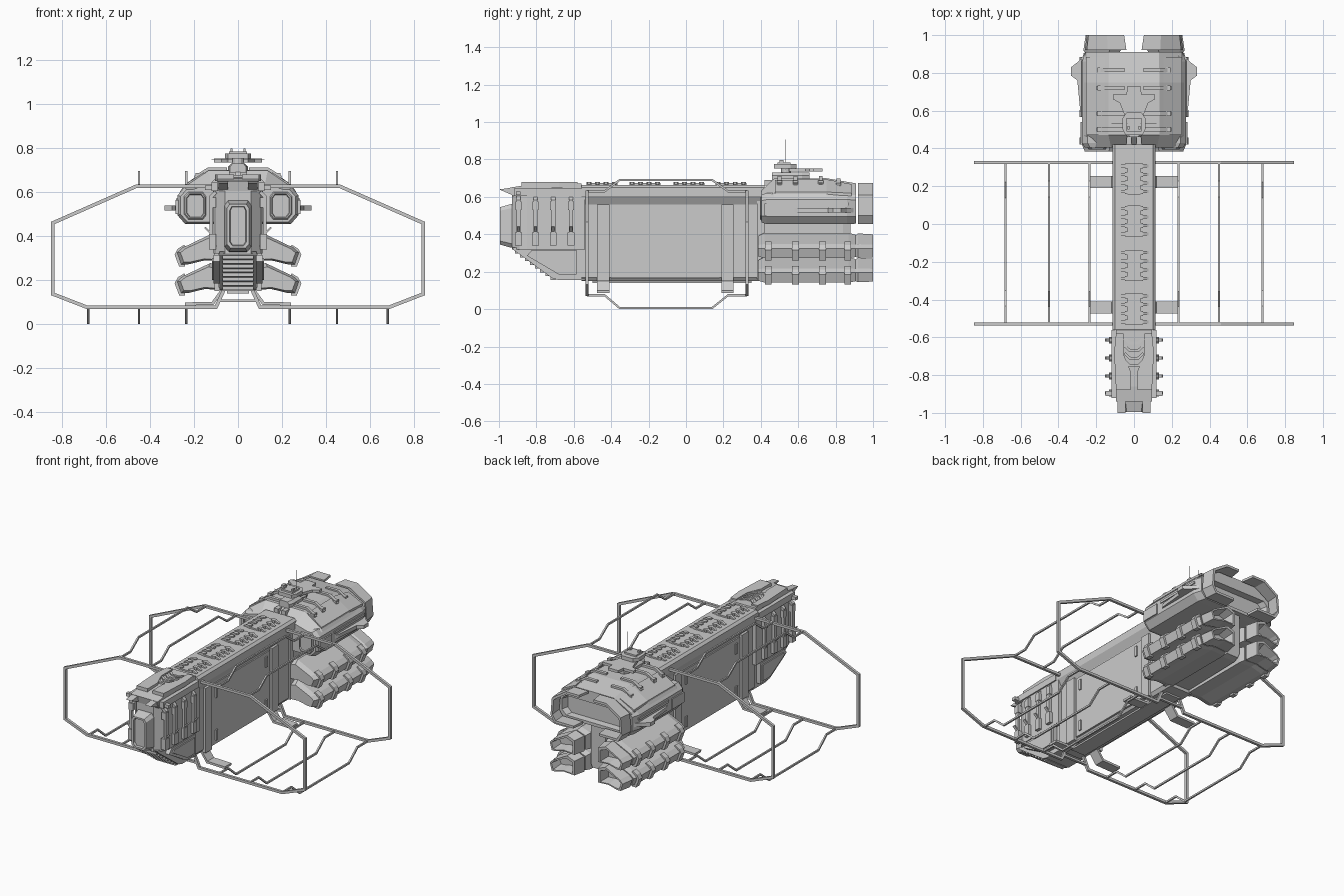
import bpy, bmesh, math
from mathutils import Vector


def make(name, verts, faces, mirror=False):
    me = bpy.data.meshes.new(name)
    me.from_pydata(verts, [], faces)
    bm = bmesh.new()
    bm.from_mesh(me)
    bmesh.ops.recalc_face_normals(bm, faces=bm.faces)
    bm.to_mesh(me)
    bm.free()
    ob = bpy.data.objects.new(name, me)
    bpy.context.collection.objects.link(ob)
    if mirror:
        ob.modifiers.new("Mirror", 'MIRROR').use_mirror_merge = False
    return ob


def skin(name, rings, mirror=False):
    """Join equal-length rings of 3D points and cap both ends."""
    n = len(rings[0])
    faces = [tuple(range(n)), tuple(range((len(rings) - 1) * n, len(rings) * n))]
    for r in range(len(rings) - 1):
        for i in range(n):
            j = (i + 1) % n
            faces.append((r*n + i, r*n + j, r*n + n + j, r*n + n + i))
    return make(name, [p for r in rings for p in r], faces, mirror)


def prism(name, pts, axis, a, b, mirror=False):
    """Extrude a 2D outline along an axis (remaining coords keep xyz order)."""
    k = 'xyz'.index(axis)
    rings = [[p[:k] + (d,) + p[k:] for p in pts] for d in (a, b)]
    return skin(name, rings, mirror)


def box(name, x0, x1, y0, y1, z0, z1, mirror=False):
    return prism(name, [(x0, y0), (x1, y0), (x1, y1), (x0, y1)], 'z', z0, z1, mirror)


def loft(name, pts, sections, mirror=False, centre=None):
    """Sweep an xz outline along y; sections are (y, x scale, z scale)."""
    cx, cz = centre or (sum(p[0] for p in pts) / len(pts), sum(p[1] for p in pts) / len(pts))
    return skin(name, [[(cx + (x - cx)*sx, y, cz + (z - cz)*sz) for x, z in pts]
                       for y, sx, sz in sections], mirror)


def strip(name, path, width, axis, a, b, mirror=False):
    """Flat bar of given width following a planar path with mitred corners."""
    P = [Vector(p) for p in path]
    left, right = [], []
    for i, p in enumerate(P):
        d1 = (p - P[i-1]).normalized() if i else (P[1] - p).normalized()
        d2 = (P[i+1] - p).normalized() if i < len(P) - 1 else d1
        t = (d1 + d2).normalized()
        m = Vector((-t.y, t.x)) * (width / 2 / max(0.4, t.dot(d1)))
        left.append(tuple(p + m))
        right.append(tuple(p - m))
    return prism(name, left + right[::-1], axis, a, b, mirror)


def sym(half):
    return half + [(-x, z) for x, z in reversed(half)]


# Main hull with overhanging roof
prism("main_hull", sym([(0.075, 0.15), (0.09, 0.17), (0.09, 0.56), (0.115, 0.605),
                        (0.115, 0.65), (0.10, 0.664)]), 'y', -0.56, 0.42)
loft("engine_core", sym([(0.05, 0.17), (0.065, 0.2), (0.065, 0.47)]),
     [(0.40, 1.2, 1), (0.84, 1, 1), (0.88, 0.8, 0.95)])
box("hull_keel", -0.05, 0.05, -0.5, 0.35, 0.14, 0.16)
box("hull_side_panel", 0.085, 0.098, -0.40, 0.18, 0.165, 0.55, True)
for y in (-0.36, 0.14):
    for z in (0.19, 0.46):
        box("side_handle", 0.095, 0.106, y - 0.009, y + 0.009, z, z + 0.065, True)

# Landing struts, thin skids and vertical backing plates
for y0, y1 in ((-0.475, -0.41), (0.19, 0.255)):
    box("strut_plate", 0.085, 0.106, y0, y1, 0.15, 0.56, True)
    strip("landing_leg", [(0.065, 0.19), (0.075, 0.15), (0.115, 0.095), (0.24, 0.092)],
          0.014, 'y', y0, y1, True)

# Roof machinery groups
for yc in (0.24, 0.015, -0.22, -0.45):
    box("roof_plate", -0.035, 0.035, yc - 0.083, yc + 0.083, 0.655, 0.673)
    for s in (-0.068, -0.023, 0.023, 0.068):
        strip("roof_clip", [(0.022, 0.674), (0.05, 0.674), (0.074, 0.662)], 0.012, 'y',
              yc + s - 0.008, yc + s + 0.008, True)
        box("clip_block", 0.03, 0.048, yc + s - 0.013, yc + s + 0.013, 0.655, 0.68, True)

# Forward hull, nose and chin
prism("forward_hull", [(0.06, -0.93), (0.10, -0.89), (0.112, -0.85), (0.112, -0.54),
                       (-0.112, -0.54), (-0.112, -0.85), (-0.10, -0.89), (-0.06, -0.93)],
      'z', 0.32, 0.615)
prism("chin_hull", [(-0.93, 0.33), (-0.92, 0.315), (-0.715, 0.165), (-0.68, 0.155),
                    (-0.54, 0.155), (-0.54, 0.33)], 'x', -0.085, 0.085)
prism("chin_cheek", [(-0.85, 0.285), (-0.825, 0.315), (-0.585, 0.315), (-0.585, 0.185),
                     (-0.68, 0.185)], 'x', 0.08, 0.112, True)
prism("chin_cheek_panel", [(-0.82, 0.285), (-0.81, 0.3), (-0.6, 0.3), (-0.6, 0.2),
                           (-0.675, 0.2)], 'x', 0.11, 0.119, True)
nose = sym([(0.034, 0.34), (0.05, 0.36), (0.05, 0.53), (0.038, 0.55)])
loft("nose_block", nose, [(-0.90, 1.25, 1.12), (-0.94, 1.2, 1.1), (-0.995, 1, 0.95),
                          (-0.995, 0.75, 0.85), (-0.98, 0.7, 0.82)])
for i in range(8):
    t = i / 7
    y, z = -0.905 + 0.19*t, 0.308 - 0.14*t
    box("chin_slat", -0.07, 0.07, y - 0.01, y + 0.02, z - 0.012, z + 0.012)

# Side ribs on the forward hull
for y in (-0.895, -0.805, -0.71, -0.615):
    strip("side_rib", [(0.10, 0.35), (0.122, 0.36), (0.122, 0.58), (0.10, 0.6)], 0.016,
          'y', y - 0.011, y + 0.011, True)
    box("rib_foot", 0.10, 0.132, y - 0.018, y + 0.018, 0.34, 0.41, True)
    strip("rib_spike", [(0.11, 0.40), (0.15, 0.44)], 0.008, 'y', y - 0.008, y + 0.008, True)
    box("rib_head", 0.10, 0.132, y - 0.016, y + 0.016, 0.53, 0.575, True)

# Nose roof with forked front
prism("nose_roof", [(-0.94, 0.65), (-0.93, 0.605), (-0.54, 0.605), (-0.56, 0.672),
                    (-0.86, 0.662)], 'x', -0.095, 0.095)
prism("nose_fork", [(-1.0, 0.64), (-0.93, 0.61), (-0.85, 0.61), (-0.85, 0.66)], 'x',
      0.046, 0.088, True)
box("nose_roof_edge", 0.09, 0.12, -0.92, -0.56, 0.605, 0.645, True)
box("nose_corner", 0.11, 0.15, -0.91, -0.885, 0.61, 0.63, True)
prism("nose_roof_plate", [(0.018, -0.88), (0.018, -0.78), (0.055, -0.69), (0.055, -0.58),
                          (0.095, -0.58), (0.105, -0.68), (0.095, -0.88)], 'z', 0.65, 0.68, True)
for y in (-0.75, -0.71, -0.67, -0.63):
    strip("roof_chevron", [(0, y), (0.022, y), (0.05, y + 0.025)], 0.014, 'z', 0.66, 0.677, True)

# Two large outrigger rings
for y in (-0.53, 0.325):
    strip("outrigger_ring", [(0.05, 0.627), (0.46, 0.627), (0.84, 0.46), (0.84, 0.137),
                             (0.685, 0.077), (0.10, 0.077), (0.06, 0.165)], 0.016,
          'y', y - 0.008, y + 0.008, True)
    box("ring_crossbar", -0.09, 0.09, y - 0.008, y + 0.008, 0.10, 0.113)

# Cranked rods joining the rings
for x, top in ((0.235, 0), (0.45, 0), (0.68, 0), (0.235, 1), (0.45, 1)):
    a, b = (0.63, 0.69) if top else (0.074, 0.006)
    strip("cage_rod", [(-0.53, a), (-0.435, a), (-0.355, b), (0.14, b), (0.225, a), (0.325, a)],
          0.011, 'x', x - 0.005, x + 0.005, True)

# Rear body: side hulls, sloping roof, recessed back
side = [(0.08, 0.62), (0.245, 0.62), (0.275, 0.585), (0.275, 0.495), (0.24, 0.455), (0.08, 0.455)]
loft("rear_body", sym(side), [(0.405, 0.95, 0.9), (0.43, 1, 1), (0.86, 1, 1), (0.91, 0.94, 0.98),
                              (0.91, 0.85, 0.75), (0.87, 0.8, 0.7)])
loft("side_hull_cap", [(0.16, 0.60), (0.225, 0.60), (0.245, 0.58), (0.245, 0.50), (0.225, 0.475),
                       (0.16, 0.475), (0.145, 0.495), (0.145, 0.58)],
     [(0.43, 1, 1), (0.402, 1, 1), (0.395, 0.9, 0.93), (0.395, 0.8, 0.85), (0.403, 0.75, 0.8)], True)
loft("rear_roof", sym([(0.265, 0.60), (0.255, 0.615), (0.135, 0.70)]),
     [(0.405, 0.9, 0.35), (0.47, 1, 0.97), (0.75, 1, 1), (0.91, 0.97, 0.72)], centre=(0, 0.60))
skin("roof_slope_panel", [[(x, y, z - 0.02), (x, y, z)] + [(x2, y, z2), (x2, y, z2 - 0.02)]
     for y, x, z, x2, z2 in ((0.475, 0.155, 0.69, 0.255, 0.625),
                             (0.75, 0.155, 0.694, 0.255, 0.626),
                             (0.885, 0.155, 0.668, 0.255, 0.62))], True)
for y, dz in ((0.50, 0), (0.585, 0), (0.72, 0), (0.815, -0.012)):
    strip("roof_strap", [(0.05, 0.702 + dz), (0.135, 0.702 + dz), (0.195, 0.665 + dz)], 0.018,
          'y', y - 0.01, y + 0.01, True)
    box("strap_buckle", 0.17, 0.193, y - 0.014, y + 0.014, 0.65 + dz, 0.687 + dz, True)
prism("side_fin", [(0.26, 0.55), (0.285, 0.6), (0.30, 0.76), (0.333, 0.785), (0.333, 0.83),
                   (0.295, 0.86), (0.26, 0.9)], 'z', 0.517, 0.54, True)
box("side_vent", 0.26, 0.283, 0.42, 0.54, 0.50, 0.565, True)
box("side_ledge", 0.26, 0.281, 0.57, 0.87, 0.555, 0.57, True)
box("rear_bulkhead", -0.1, 0.1, 0.38, 0.42, 0.16, 0.66)

# Split, tapering cowl around the main exhaust
cowl = [(0.04, 0.675), (0.14, 0.675), (0.25, 0.61), (0.26, 0.50), (0.23, 0.455), (0.08, 0.455),
        (0.08, 0.47), (0.22, 0.47), (0.245, 0.505), (0.235, 0.60), (0.135, 0.66), (0.04, 0.66)]
loft("exhaust_cowl", cowl, [(0.92, 1, 1), (1.0, 0.9, 1)], True)

# Four drooping engine pods with clamps and nozzles
for dz in (0, -0.13):
    pod = [(x, z + dz) for x, z in ((0.06, 0.385), (0.125, 0.408), (0.25, 0.348), (0.276, 0.325),
                                   (0.258, 0.272), (0.225, 0.272), (0.15, 0.29), (0.06, 0.285))]
    loft("engine_pod", pod, [(0.385, 0.85, 0.8), (0.42, 1, 1), (0.87, 1, 1), (0.905, 0.9, 0.88)], True)
    loft("engine_nozzle", pod, [(0.89, 0.75, 0.7), (0.92, 0.92, 0.96), (1.0, 0.8, 0.9),
                                (1.0, 0.68, 0.7), (0.93, 0.6, 0.5)], True)
    for y in (0.44, 0.585, 0.73, 0.865):
        strip("pod_clamp", [(0.24, 0.355 + dz), (0.268, 0.338 + dz), (0.28, 0.315 + dz),
                            (0.262, 0.268 + dz), (0.24, 0.268 + dz)], 0.014,
              'y', y - 0.018, y + 0.018, True)

# Sensor turret and aerials on the roof
loft("turret_base", sym([(0.045, 0.69), (0.045, 0.715), (0.03, 0.73)]),
     [(0.46, 0.8, 1), (0.49, 1, 1), (0.62, 1, 1), (0.66, 0.6, 1)])
bpy.ops.mesh.primitive_cylinder_add(vertices=12, radius=0.026, depth=0.05, location=(0, 0.535, 0.74))
bpy.context.object.name = "turret_neck"
prism("turret_head", [(0.045, 0.47), (0.06, 0.5), (0.06, 0.56), (0.04, 0.59), (-0.04, 0.59),
                      (-0.06, 0.56), (-0.06, 0.5), (-0.045, 0.47)], 'z', 0.752, 0.775)
box("turret_cap", -0.04, 0.04, 0.49, 0.56, 0.77, 0.785)
box("turret_sensor", 0.025, 0.035, 0.5, 0.52, 0.775, 0.797, True)
prism("turret_wing", sym([(0.045, 0.55), (0.055, 0.59), (0.075, 0.64), (0.11, 0.66), (0.11, 0.685),
                          (0.04, 0.685), (0.035, 0.73)]), 'z', 0.735, 0.752)
box("turret_crossbar", -0.12, 0.12, 0.533, 0.535, 0.745, 0.747)
box("aerial", 0.033, 0.0345, 0.533, 0.5345, 0.775, 0.908, True)
box("roof_access_block", 0.012, 0.04, 0.42, 0.46, 0.66, 0.69, True)
